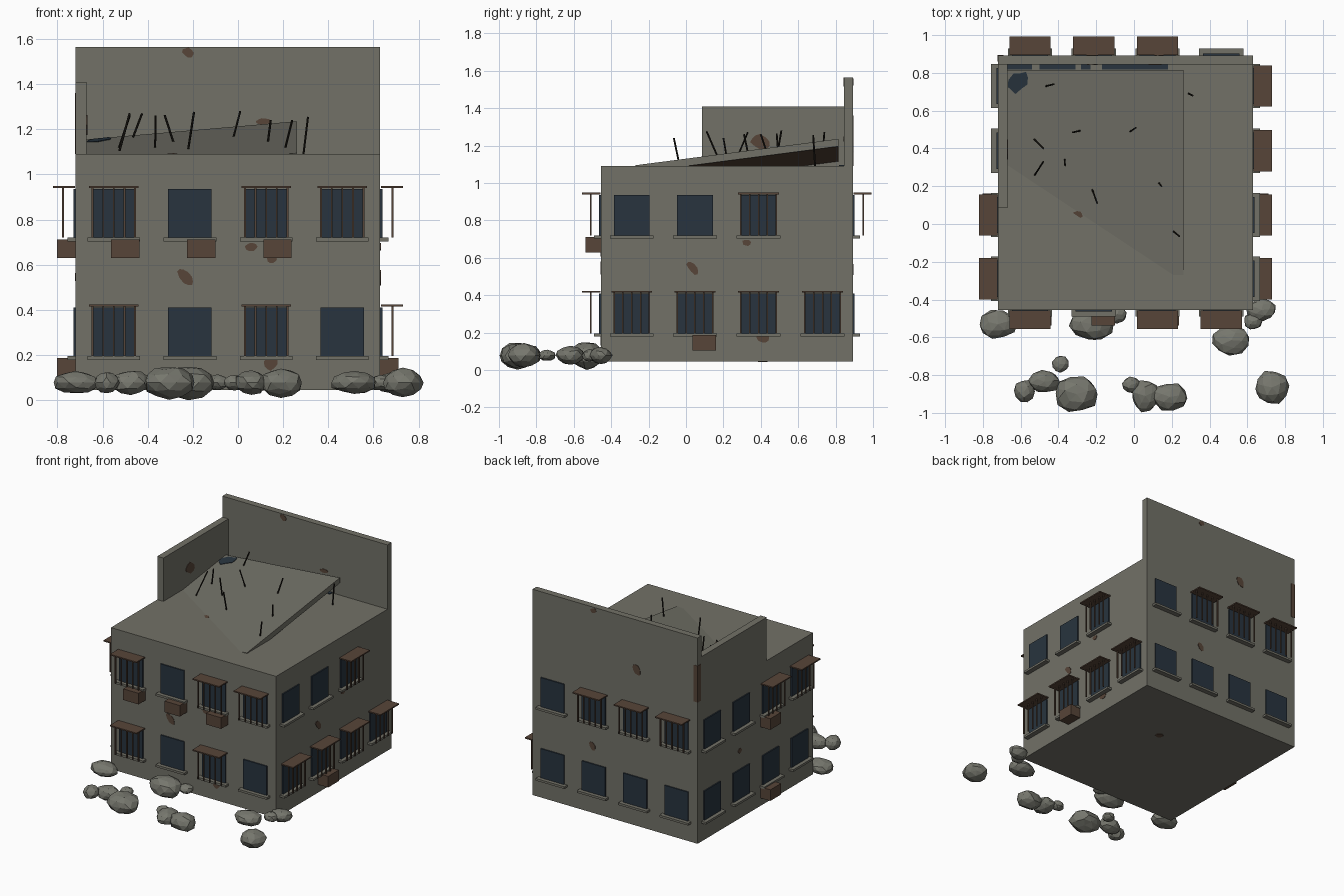
import bpy, bmesh, math, random
from mathutils import Vector, Matrix

if "Cube" in bpy.data.objects:
    bpy.data.objects.remove(bpy.data.objects["Cube"])

random.seed(4)

def material(name, r, g, b):
    m = bpy.data.materials.new(name)
    m.diffuse_color = (r, g, b, 1)
    m.use_nodes = True
    m.node_tree.nodes["Principled BSDF"].inputs["Base Color"].default_value = m.diffuse_color
    return m

CONCRETE = material("concrete grey", 0.168, 0.165, 0.136)
STONE = material("rubble grey", 0.18, 0.182, 0.153)
RUST = material("rust brown", 0.095, 0.059, 0.040)
GLASS = material("dark blue glass", 0.021, 0.034, 0.049)
STEEL = material("dark steel", 0.013, 0.011, 0.008)

# Building footprint
X0, X1, Y0, Y1 = -0.72, 0.63, -0.455, 0.893
Z0, ZR = 0.045, 1.09

def finish(name, bm, *mats):
    bmesh.ops.recalc_face_normals(bm, faces=bm.faces)
    me = bpy.data.meshes.new(name)
    bm.to_mesh(me)
    bm.free()
    for m in mats:
        me.materials.append(m)
    ob = bpy.data.objects.new(name, me)
    bpy.context.collection.objects.link(ob)
    return ob

def box(bm, a, b):
    a, b = Vector(a), Vector(b)
    size = [abs(p - q) for p, q in zip(a, b)]
    bmesh.ops.create_cube(bm, size=1, matrix=Matrix.Translation((a + b) / 2) @ Matrix.Diagonal((*size, 1)))

def rod(bm, a, b, r, n=6):
    a, b = Vector(a), Vector(b)
    rot = (b - a).to_track_quat('Z', 'Y').to_matrix().to_4x4()
    bmesh.ops.create_cone(bm, cap_ends=True, segments=n, radius1=r, radius2=r,
                          depth=(b - a).length, matrix=Matrix.Translation((a + b) / 2) @ rot)

# Wall coordinates: u along the wall, z up, d outward
WALLS = {
    "front": lambda u, z, d: (u, Y0 - d, z),
    "back": lambda u, z, d: (u, Y1 + d, z),
    "left": lambda u, z, d: (X0 - d, u, z),
    "right": lambda u, z, d: (X1 + d, u, z),
    "wall_inner_back": lambda u, z, d: (u, 0.845 - d, z),
    "wall_inner_left": lambda u, z, d: (-0.67 + d, u, z),
    "underside": lambda u, v, d: (u, v, Z0 - d),
    "slab": lambda u, v, d: (u, v, slab_z(u, v) + d),
}

def slab_z(x, y):
    return 1.235 + 0.086 * (x - 0.262) + 0.13 * (y - 0.81)

# Main block and remaining upper walls
bm = bmesh.new()
box(bm, (X0, Y0, Z0), (X1, Y1, ZR))
finish("main_block", bm, CONCRETE)
bm = bmesh.new()
box(bm, (X0, 0.845, ZR), (X1, Y1, 1.565))
finish("back_parapet", bm, CONCRETE)
bm = bmesh.new()
box(bm, (X0, 0.086, ZR), (-0.67, 0.845, 1.41))
finish("left_parapet", bm, CONCRETE)

# Fallen roof slab, rusty underneath
bm = bmesh.new()
box(bm, (-0.67, -0.27, 0), (0.262, 0.815, 1))
for v in bm.verts:
    v.co.z = slab_z(v.co.x, v.co.y) - (0 if v.co.z > 0.5 else 0.04)
bmesh.ops.recalc_face_normals(bm, faces=bm.faces)
for f in bm.faces:
    f.material_index = 1 if f.normal.z < -0.5 else 0
finish("fallen_slab", bm, CONCRETE, RUST)

# Windows, sills, awnings, grilles and air conditioners
LEVELS = (0.195, 0.72)
COLS = {"front": (-0.55, -0.213, 0.125, 0.462), "back": (-0.55, -0.213, 0.125, 0.462),
        "left": (-0.29, 0.048, 0.388, 0.73), "right": (-0.29, 0.048, 0.388, 0.73)}
AWNINGS = {"front": ((0, 2), (0, 2, 3)), "back": ((), (0, 1, 2)),
           "left": ((), (0, 1)), "right": ((0, 1, 2, 3), (2,))}
COOLERS = {"front": ((), (0, 1, 2)), "back": ((), ()), "left": ((1,), (1,)), "right": ((1,), ())}
MISSING = {("right", 1, 3)}

for side in COLS:
    P = WALLS[side]
    panes, sills, awn, bars, cool = (bmesh.new() for _ in range(5))
    for lv, z in enumerate(LEVELS):
        for i, u in enumerate(COLS[side]):
            if (side, lv, i) in MISSING:
                continue
            box(panes, P(u - 0.096, z, -0.005), P(u + 0.096, z + 0.215, 0.009))
            box(sills, P(u - 0.117, z - 0.016, -0.01), P(u + 0.117, z, 0.036))
            if i in AWNINGS[side][lv]:
                box(awn, P(u - 0.109, z + 0.219, 0.003), P(u + 0.109, z + 0.228, 0.1))
                for k in range(5):
                    b = u + (k - 2) * 0.047
                    box(bars, P(b - 0.004, z, 0.051), P(b + 0.004, z + 0.22, 0.059))
            if i in COOLERS[side][lv]:
                box(cool, P(u - 0.012, z - 0.091, 0), P(u + 0.113, z - 0.009, 0.082))
    for name, b, m in (("windows", panes, GLASS), ("sills", sills, CONCRETE), ("awnings", awn, RUST),
                       ("grilles", bars, RUST), ("air_conditioners", cool, RUST)):
        if b.verts:
            finish(side + "_" + name, b, m)
        else:
            b.free()

# Thin irregular stains: wall, u, v, half length, half width, angle
def stain(bm, wall, u, v, a, b, ang):
    P, rings = WALLS[wall], ([], [])
    for k in range(10):
        t, r = k * math.tau / 10, random.uniform(0.8, 1.1)
        p, q = a * r * math.cos(t), b * r * math.sin(t)
        x = u + p * math.cos(ang) - q * math.sin(ang)
        y = v + p * math.sin(ang) + q * math.cos(ang)
        for ring, d in zip(rings, (-0.002, 0.003)):
            ring.append(bm.verts.new(P(x, y, d)))
    for ring in rings:
        bm.faces.new(ring)
    for k in range(10):
        j = (k + 1) % 10
        bm.faces.new((rings[0][k], rings[0][j], rings[1][j], rings[1][k]))

bm = bmesh.new()
for s in (("front", -0.23, 0.545, 0.05, 0.025, -0.9), ("front", 0.06, 0.68, 0.028, 0.02, 0),
          ("front", 0.15, 0.625, 0.025, 0.018, 0), ("front", 0.145, 0.165, 0.035, 0.028, 1),
          ("right", 0.035, 0.545, 0.045, 0.023, -0.9), ("right", 0.325, 0.68, 0.025, 0.018, 0),
          ("right", 0.41, 0.17, 0.038, 0.025, 0), ("back", 0.137, 0.54, 0.035, 0.022, 1),
          ("back", -0.22, 1.2, 0.045, 0.028, 0.9), ("back", 0.13, 1.54, 0.028, 0.018, 0),
          ("left", 0.4, 0.545, 0.025, 0.018, 0), ("wall_inner_back", -0.22, 1.54, 0.03, 0.02, -0.5),
          ("wall_inner_back", 0.115, 1.235, 0.035, 0.016, 0),
          ("wall_inner_left", 0.4, 1.22, 0.06, 0.038, -0.4),
          ("underside", 0.11, 0.41, 0.03, 0.025, 0), ("slab", -0.305, 0.042, 0.035, 0.024, 0.4)):
    stain(bm, *s)
finish("rust_stains", bm, RUST)

# Rusty strip on the back left corner
bm = bmesh.new()
box(bm, (X0 - 0.003, 0.86, ZR), (X0 + 0.03, Y1 + 0.003, 1.36))
finish("corner_rust", bm, RUST)

# Blue remains behind and on the slab
bm = bmesh.new()
for a, b in ((-0.67, -0.54), (-0.5, -0.31), (-0.28, -0.23), (-0.17, 0.18)):
    box(bm, (a, 0.817, ZR), (b, 0.845, ZR + 0.005))
stain(bm, "slab", -0.615, 0.75, 0.065, 0.045, 0.9)
finish("blue_remains", bm, GLASS)

# Bent reinforcement bars sticking out of the slab
bm = bmesh.new()
for a, b in (((-0.525, 0.26, 1.105), (-0.48, 0.33, 1.27)), ((-0.465, 0.73, 1.165), (-0.425, 0.74, 1.27)),
             ((-0.53, 0.45, 1.11), (-0.48, 0.40, 1.26)), ((-0.367, 0.34, 1.12), (-0.365, 0.31, 1.26)),
             ((-0.28, 0.495, 1.125), (-0.325, 0.485, 1.263)), ((-0.22, 0.18, 1.115), (-0.195, 0.11, 1.276)),
             ((-0.02, 0.49, 1.165), (0.01, 0.51, 1.28)), ((0.13, 0.22, 1.125), (0.145, 0.2, 1.24)),
             ((0.21, -0.04, 1.12), (0.24, -0.065, 1.24)), ((0.29, 0.69, 1.09), (0.31, 0.68, 1.255))):
    rod(bm, a, b, 0.005)
finish("reinforcement_bars", bm, STEEL)

# Rubble: x, y, half width, half depth, half height
bm = bmesh.new()
for x, y, rx, ry, rz in ((-0.72, -0.53, 0.105, 0.078, 0.05), (-0.22, -0.53, 0.12, 0.09, 0.075),
                         (-0.305, -0.9, 0.118, 0.098, 0.073), (-0.475, -0.835, 0.085, 0.06, 0.055),
                         (-0.58, -0.885, 0.056, 0.06, 0.05), (-0.39, -0.742, 0.045, 0.046, 0.03),
                         (-0.015, -0.85, 0.048, 0.044, 0.035), (0.06, -0.91, 0.075, 0.085, 0.053),
                         (0.19, -0.915, 0.1, 0.075, 0.065), (0.515, -0.615, 0.107, 0.08, 0.05),
                         (0.675, -0.455, 0.08, 0.06, 0.045), (0.63, -0.515, 0.05, 0.045, 0.035),
                         (0.73, -0.865, 0.092, 0.09, 0.065), (-0.09, -0.48, 0.055, 0.045, 0.035)):
    rot = Matrix.Rotation(random.uniform(0, 6), 4, 'Z')
    vs = bmesh.ops.create_icosphere(bm, subdivisions=2, radius=1, matrix=rot)["verts"]
    for v in vs:
        c = v.co * random.uniform(0.9, 1.06)
        v.co = (x + c.x * rx, max(-1, y + c.y * ry), max(0, 0.078 + c.z * rz))
finish("rubble", bm, STONE)
